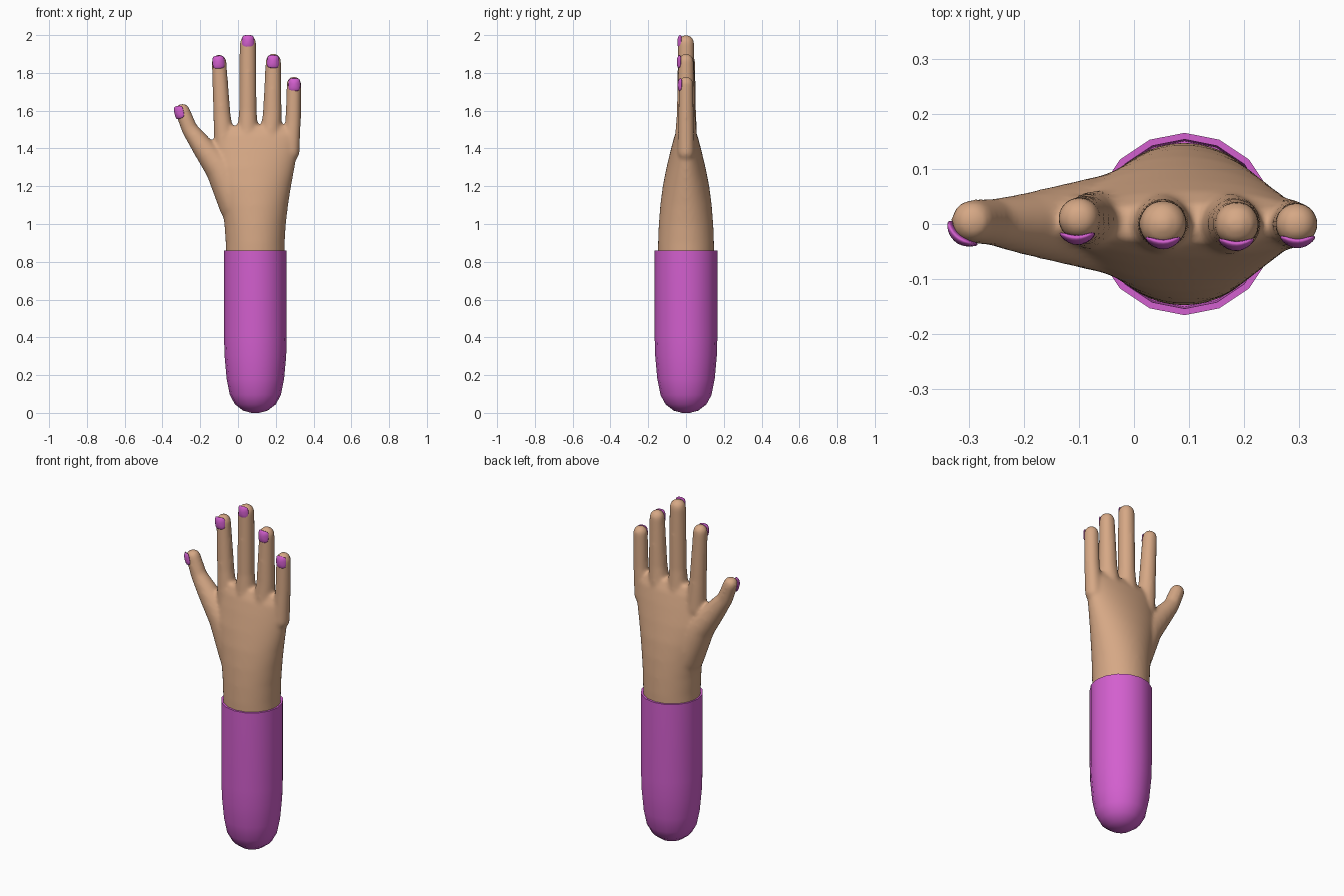
import bpy, bmesh, math
from mathutils import Matrix, Vector

if "Cube" in bpy.data.objects:
    bpy.data.objects.remove(bpy.data.objects["Cube"])


def material(name, rgb):
    m = bpy.data.materials.new(name)
    m.diffuse_color = (*rgb, 1)
    m.use_nodes = True
    m.node_tree.nodes["Principled BSDF"].inputs["Base Color"].default_value = m.diffuse_color
    return m


skin = material("skin tan", (0.67, 0.39, 0.235))
pink = material("orchid pink", (0.65, 0.115, 0.62))


def make_object(name, bm, mat):
    bmesh.ops.recalc_face_normals(bm, faces=bm.faces)
    for f in bm.faces:
        f.smooth = True
    me = bpy.data.meshes.new(name)
    bm.to_mesh(me)
    bm.free()
    me.materials.append(mat)
    ob = bpy.data.objects.new(name, me)
    bpy.context.collection.objects.link(ob)
    return ob


def loft(bm, rings):
    """Skin a stack of equal-length rings of points; cap both ends."""
    loops = [[bm.verts.new(p) for p in r] for r in rings]
    n = len(loops[0])
    for a, b in zip(loops, loops[1:]):
        for i in range(n):
            j = (i + 1) % n
            bm.faces.new((a[i], a[j], b[j], b[i]))
    bm.faces.new(loops[0][::-1])
    bm.faces.new(loops[-1])


def ellipse(cx, z, rx, ry, n):
    return [(cx + rx * math.cos(2 * math.pi * i / n),
             ry * math.sin(2 * math.pi * i / n), z) for i in range(n)]


def finger(bm, joints):
    """Rounded tapering segments: hull of each neighbouring pair of balls."""
    for pair in zip(joints, joints[1:]):
        part = bmesh.new()
        for x, y, z, r in pair:
            bmesh.ops.create_uvsphere(part, u_segments=24, v_segments=16, radius=r,
                                      matrix=Matrix.Translation((x, y, z)))
        res = bmesh.ops.convex_hull(part, input=part.verts)
        junk = {v for v in res["geom_interior"] if isinstance(v, bmesh.types.BMVert)}
        bmesh.ops.delete(part, geom=list(junk), context='VERTS')
        tmp = bpy.data.meshes.new("tmp")
        part.to_mesh(tmp)
        part.free()
        bm.from_mesh(tmp)
        bpy.data.meshes.remove(tmp)


# hand: wrist and palm sections (z, left, right, half depth)
bm = bmesh.new()
palm = [(0.75, -.063, .245, .148), (0.9, -.065, .247, .148), (1.0, -.072, .253, .144),
        (1.1, -.087, .265, .136), (1.2, -.11, .281, .123), (1.3, -.13, .30, .103),
        (1.4, -.13, .318, .079), (1.47, -.128, .331, .06), (1.52, -.11, .30, .035)]
loft(bm, [ellipse((l + r) / 2, z, (r - l) / 2, d, 48) for z, l, r, d in palm])

# hand: fingers and thumb (x, y, z, radius)
finger(bm, [(-.07, .005, 1.4, .056), (-.085, .008, 1.58, .046), (-.1, .01, 1.859, .039)])
finger(bm, [(.05, 0, 1.4, .062), (.052, 0, 1.6, .047), (.053, 0, 1.957, .044)])
finger(bm, [(.165, 0, 1.4, .062), (.181, 0, 1.58, .05), (.187, 0, 1.862, .041)])
finger(bm, [(.28, 0, 1.38, .046), (.292, 0, 1.55, .041), (.296, 0, 1.743, .039)])
finger(bm, [(.0, 0, 1.1, .1), (-.09, 0, 1.285, .08), (-.192, 0, 1.415, .057),
            (-.255, .003, 1.5, .043), (-.294, .005, 1.598, .04)])
hand = make_object("hand", bm, skin)
mod = hand.modifiers.new("blend", 'REMESH')
mod.mode = 'VOXEL'
mod.voxel_size = 0.009
mod.use_smooth_shade = True
mod = hand.modifiers.new("soften", 'SMOOTH')
mod.factor = 0.5
mod.iterations = 12

# sleeve: round-bottomed 16-sided shell with a thin rim
bm = bmesh.new()
profile = [(.02, 0), (.065, .012), (.108, .045), (.135, .095), (.152, .18), (.163, .3),
           (.166, .4), (.166, .86), (.154, .86), (.151, .8)]
loft(bm, [ellipse(.092, z, r, r, 16) for r, z in profile])
sleeve = make_object("sleeve", bm, pink)
bpy.context.view_layer.objects.active = sleeve
sleeve.select_set(True)
bpy.ops.object.shade_smooth_by_angle(angle=math.radians(40))


# nails: thin curved rounded-square pads
def nail(name, loc, turn=0, lean=0, w=.032, h=.034):
    bm = bmesh.new()
    bmesh.ops.create_uvsphere(bm, u_segments=24, v_segments=12, radius=1)
    for v in bm.verts:
        x, z, y = v.co
        a, rad = math.atan2(z, x), math.hypot(x, z)
        k = rad / (abs(math.cos(a)) ** 4 + abs(math.sin(a)) ** 4) ** .25
        px, pz = k * math.cos(a), k * math.sin(a)
        v.co = (px * w, y * .009 + .011 * px * px + .004 * max(pz, 0) ** 2, pz * h)
    bm.transform(Matrix.Translation(Vector(loc)) @ Matrix.Rotation(math.radians(lean), 4, 'Y')
                 @ Matrix.Rotation(math.radians(turn), 4, 'Z'))
    make_object(name, bm, pink)


nail("index_nail", (-.103, -.029, 1.857), lean=-3)
nail("middle_nail", (.053, -.037, 1.966))
nail("ring_nail", (.186, -.04, 1.86), lean=2)
nail("little_nail", (.298, -.035, 1.738))
nail("thumb_nail", (-.319, -.025, 1.59), turn=-42, lean=-14)
